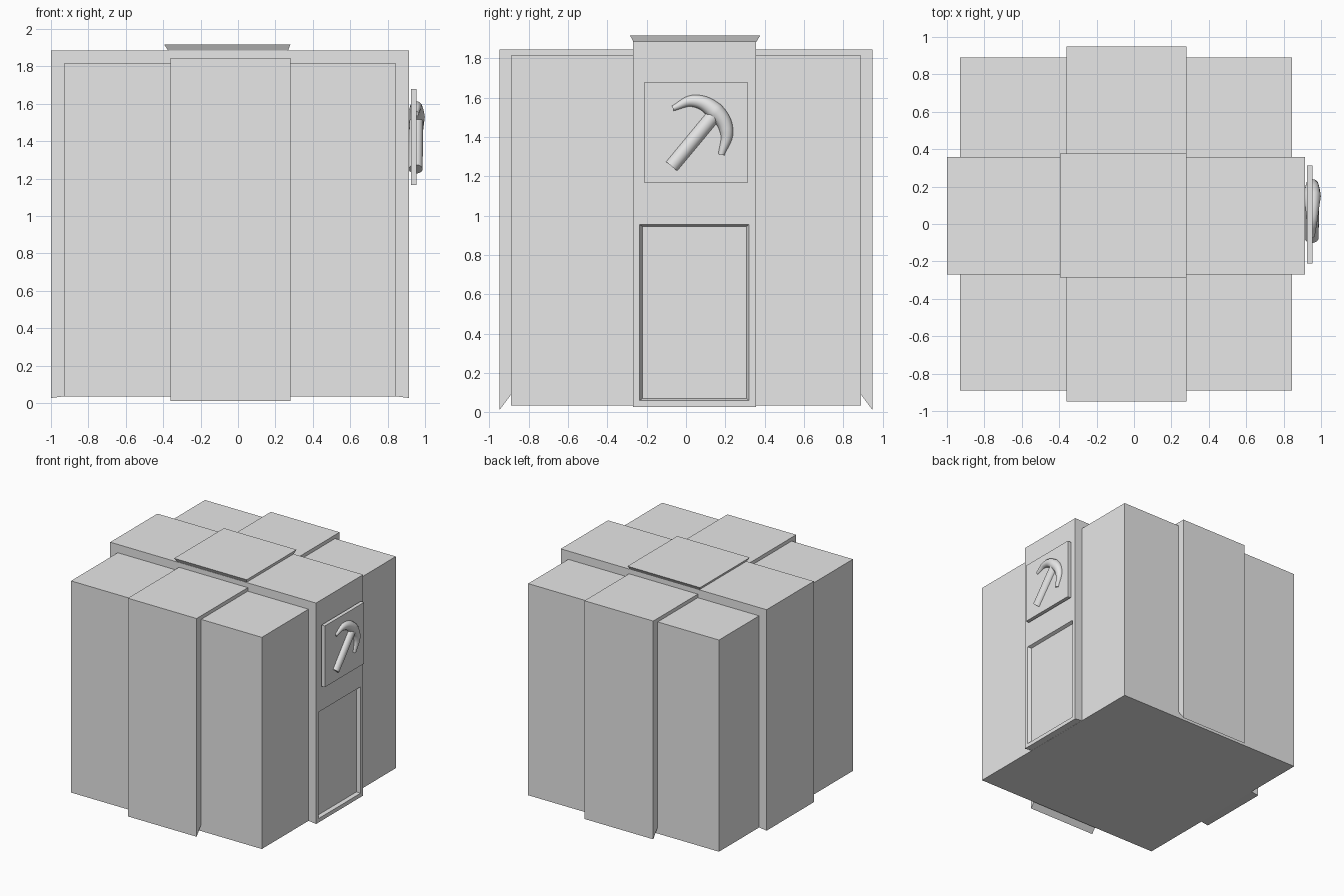
import bpy, bmesh, math
from mathutils import Vector

if "Cube" in bpy.data.objects:
    bpy.data.objects.remove(bpy.data.objects["Cube"], do_unlink=True)

grey = bpy.data.materials.new("plain grey")
grey.use_nodes = True
grey.diffuse_color = (0.8, 0.8, 0.8, 1)
grey.node_tree.nodes["Principled BSDF"].inputs["Base Color"].default_value = (0.8, 0.8, 0.8, 1)


def loft(name, start, end):
    """Solid between two matching outlines."""
    bm = bmesh.new()
    a = [bm.verts.new(p) for p in start]
    b = [bm.verts.new(p) for p in end]
    bm.faces.new(a)
    bm.faces.new(b)
    for i in range(len(a)):
        j = (i + 1) % len(a)
        bm.faces.new((a[i], a[j], b[j], b[i]))
    bmesh.ops.recalc_face_normals(bm, faces=bm.faces)
    mesh = bpy.data.meshes.new(name)
    bm.to_mesh(mesh)
    bm.free()
    mesh.materials.append(grey)
    obj = bpy.data.objects.new(name, mesh)
    bpy.context.collection.objects.link(obj)
    return obj


def rect(u0, u1, v0, v1):
    return [(u0, v0), (u1, v0), (u1, v1), (u0, v1)]


def on_x(points, x):
    return [(x, u, v) for u, v in points]


def on_y(points, y):
    return [(u, y, v) for u, v in points]


def on_z(points, z):
    return [(u, v, z) for u, v in points]


def arch(left, right, top, foot, inset, rise):
    """Upside-down U outline whose feet slope into the block."""
    l, r = left + inset, right - inset
    return [(l, foot + rise), (left, foot), (left, top), (right, top),
            (right, foot), (r, foot + rise), (r, top - inset), (l, top - inset)]


def activate(obj):
    bpy.ops.object.select_all(action="DESELECT")
    obj.select_set(True)
    bpy.context.view_layer.objects.active = obj


# Main block
block = rect(-0.93, 0.845, -0.89, 0.89)
loft("main_block", on_z(block, 0.035), on_z(block, 1.815))

# Bands wrapped over the block, front to back and side to side
long_band = arch(-0.95, 0.95, 1.845, 0.01, 0.09, 0.12)
loft("front_back_band", on_x(long_band, -0.36), on_x(long_band, 0.28))
cross_band = arch(-1.0, 0.915, 1.885, 0.027, 0.1, 0.013)
side_band = loft("side_band", on_y(cross_band, -0.27), on_y(cross_band, 0.357))

# Shallow tapered doorway cut into the band
cutter = loft("doorway_cutter",
              on_x(rect(-0.222, 0.307, 0.07, 0.945), 0.888),
              on_x(rect(-0.25, 0.335, 0.05, 0.965), 0.942))
cutter.hide_render = True
mod = side_band.modifiers.new("doorway", "BOOLEAN")
mod.operation = "DIFFERENCE"
mod.solver = "EXACT"
mod.object = cutter
activate(side_band)
bpy.ops.object.modifier_apply(modifier=mod.name)
bpy.data.objects.remove(cutter, do_unlink=True)

# Flared cap on the crossing
loft("top_cap",
     on_z(rect(-0.37, 0.265, -0.265, 0.355), 1.88),
     on_z(rect(-0.395, 0.28, -0.285, 0.378), 1.917))

# Sign plate
plate = rect(-0.21, 0.312, 1.165, 1.68)
loft("sign_plate", on_x(plate, 0.924), on_x(plate, 0.955))

# Pickaxe handle
foot, tip = Vector((0.95, -0.073, 1.251)), Vector((0.953, 0.14, 1.508))
bpy.ops.mesh.primitive_cylinder_add(vertices=24, radius=0.037, depth=(tip - foot).length,
                                    location=(foot + tip) / 2)
handle = bpy.context.object
handle.name = "pickaxe_handle"
handle.rotation_euler = (tip - foot).to_track_quat("Z", "Y").to_euler()
handle.data.materials.append(grey)

# Pickaxe head: curved tube tapering to both ends
path = [(-0.067, 1.546, 0.3), (0.04, 1.583, 0.68), (0.148, 1.53, 1.0),
        (0.206, 1.432, 0.75), (0.18, 1.31, 0.35)]
curve = bpy.data.curves.new("pickaxe_head", "CURVE")
curve.dimensions = "3D"
curve.bevel_depth = 0.046
curve.bevel_resolution = 4
curve.use_fill_caps = True
spline = curve.splines.new("BEZIER")
spline.bezier_points.add(len(path) - 1)
for point, (y, z, r) in zip(spline.bezier_points, path):
    point.co = (0.953, y, z)
    point.radius = r
    point.handle_left_type = point.handle_right_type = "AUTO"
curve.materials.append(grey)
head = bpy.data.objects.new("pickaxe_head", curve)
bpy.context.collection.objects.link(head)
activate(head)
bpy.ops.object.convert(target="MESH")

for obj in (handle, bpy.context.object):
    activate(obj)
    bpy.ops.object.shade_smooth_by_angle(angle=math.radians(40))
